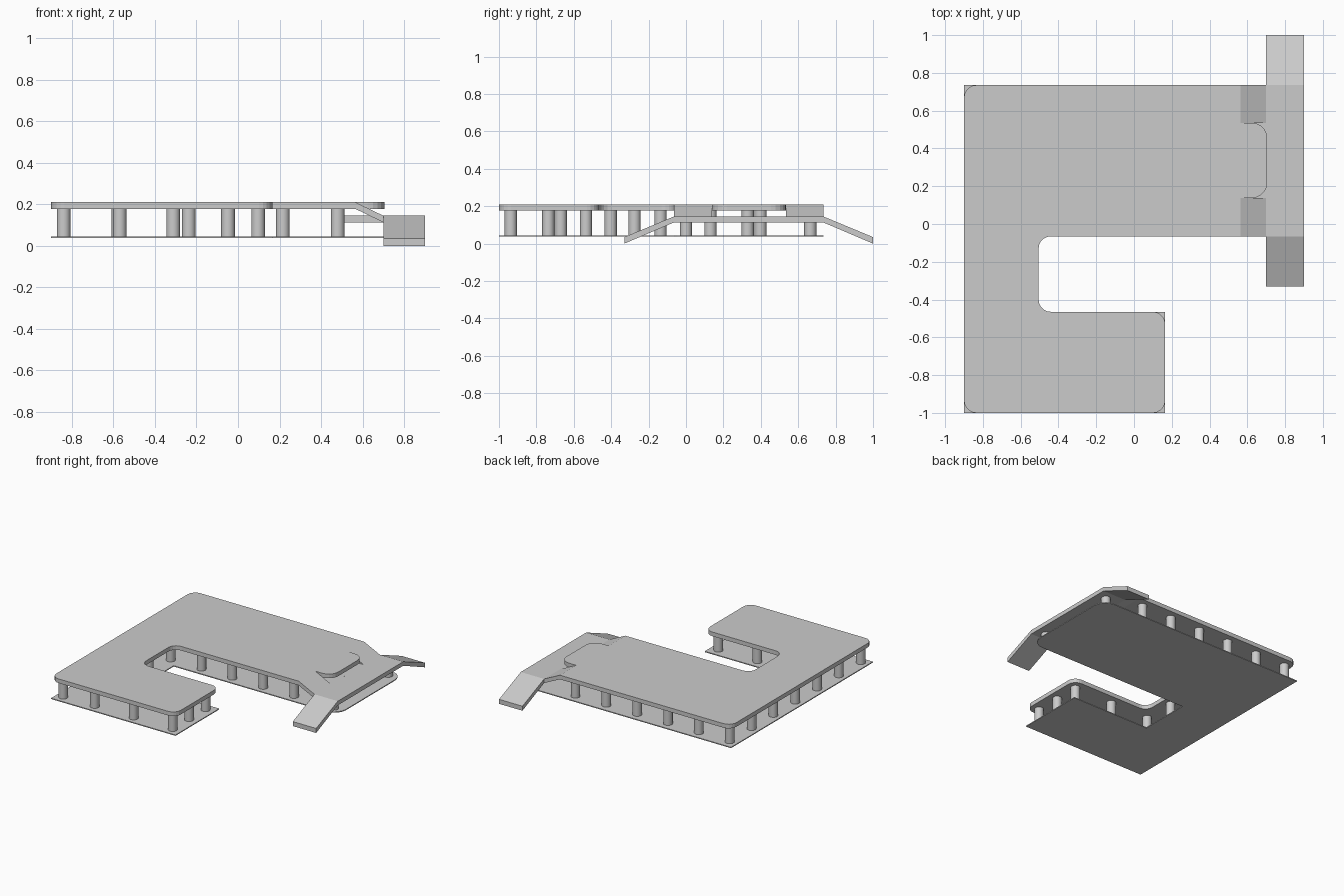
import bpy, bmesh, math
from mathutils import Vector

if "Cube" in bpy.data.objects:
    bpy.data.objects.remove(bpy.data.objects["Cube"])

grey = bpy.data.materials.new("concrete_grey")
grey.diffuse_color = (0.6, 0.6, 0.6, 1)
grey.use_nodes = True
grey.node_tree.nodes["Principled BSDF"].inputs["Base Color"].default_value = grey.diffuse_color


def finish(name, bm):
    bmesh.ops.recalc_face_normals(bm, faces=bm.faces[:])
    me = bpy.data.meshes.new(name)
    bm.to_mesh(me)
    bm.free()
    me.materials.append(grey)
    ob = bpy.data.objects.new(name, me)
    bpy.context.collection.objects.link(ob)
    return ob


def rounded(corners, segs=5):
    """Outline from (x, y, radius) corners; radius 0 stays sharp."""
    pts = []
    for i, (x, y, r) in enumerate(corners):
        c = Vector((x, y))
        if r == 0:
            pts.append(c)
            continue
        a = (Vector(corners[i - 1][:2]) - c).normalized()
        b = (Vector(corners[(i + 1) % len(corners)][:2]) - c).normalized()
        for k in range(segs + 1):
            t = math.pi / 2 * k / segs
            pts.append(c + a * r * (1 - math.sin(t)) + b * r * (1 - math.cos(t)))
    return pts


def prism(name, pts, axis, lo, hi):
    """Extrude a 2D profile along an axis ('x', 'y' or 'z')."""
    place = {'x': lambda p, q, d: (d, p, q),
             'y': lambda p, q, d: (p, d, q),
             'z': lambda p, q, d: (p, q, d)}[axis]
    bm = bmesh.new()
    face = bm.faces.new([bm.verts.new(place(p[0], p[1], lo)) for p in pts])
    ext = bmesh.ops.extrude_face_region(bm, geom=[face])
    shift = Vector(place(0, 0, hi - lo))
    for v in ext["geom"]:
        if isinstance(v, bmesh.types.BMVert):
            v.co += shift
    return finish(name, bm)


# Raised deck: C shape with a rounded tongue at the right
R = 0.065
deck = rounded([(-0.9, -1, R), (0.165, -1, R), (0.165, -0.465, R), (-0.505, -0.465, R),
                (-0.505, -0.065, R), (0.565, -0.065, 0), (0.565, 0.138, 0), (0.705, 0.138, 0.08),
                (0.705, 0.535, 0.08), (0.565, 0.535, 0), (0.565, 0.735, 0), (-0.9, 0.735, R)])
prism("deck", deck, 'z', 0.178, 0.21)

# Thin floor plates
main = rounded([(-0.9, -0.065, 0), (0.9, -0.065, 0.1), (0.9, 0.735, 0.1), (-0.9, 0.735, 0)])
prism("main_floor", main, 'z', 0.037, 0.044)
wing = [(-0.9, -1), (0.165, -1), (0.165, -0.465), (-0.505, -0.465), (-0.505, -0.065), (-0.9, -0.065)]
prism("wing_floor", wing, 'z', 0.037, 0.044)

# Lower landing with a ramp at each end, bent from one strip
strip = [(-0.33, 0.035), (-0.065, 0.145), (0.735, 0.145), (1.0, 0.035),
         (1.0, 0.0), (0.735, 0.113), (-0.065, 0.113), (-0.33, 0.0)]
prism("landing_and_ramps", strip, 'x', 0.70, 0.90)
prism("landing_inner", [(0.5, 0.138), (0.70, 0.138), (0.70, 0.535), (0.5, 0.535)], 'z', 0.113, 0.145)

# Short slopes from deck to landing on both sides of the tongue
slope = [(0.565, 0.21), (0.70, 0.145), (0.70, 0.113), (0.565, 0.178)]
prism("front_slope", slope, 'y', -0.065, 0.138)
prism("back_slope", slope, 'y', 0.535, 0.735)

# Columns around the edge of the deck
spots = {(-0.84, -0.937 + 0.267 * i) for i in range(7)}
for i in range(1, 6):
    x = -0.84 + 0.264 * i
    spots |= {(x, 0.0), (x, 0.665)}
for x in (-0.57, -0.237, 0.097):
    spots |= {(x, -0.937), (x, -0.535)}
spots |= {(0.097, -0.736), (-0.57, -0.275), (0.48, 0.33)}
low_spots = {(0.82, 0.0), (0.82, 0.665)}

bm = bmesh.new()
for group, top in ((spots, 0.18), (low_spots, 0.115)):
    for x, y in sorted(group):
        made = bmesh.ops.create_cone(bm, cap_ends=True, segments=20, radius1=0.033, radius2=0.033,
                                     depth=top - 0.04)
        bmesh.ops.translate(bm, verts=made["verts"], vec=(x, y, (top + 0.04) / 2))
columns = finish("columns", bm)
bpy.context.view_layer.objects.active = columns
columns.select_set(True)
bpy.ops.object.shade_smooth_by_angle(angle=math.radians(35))
